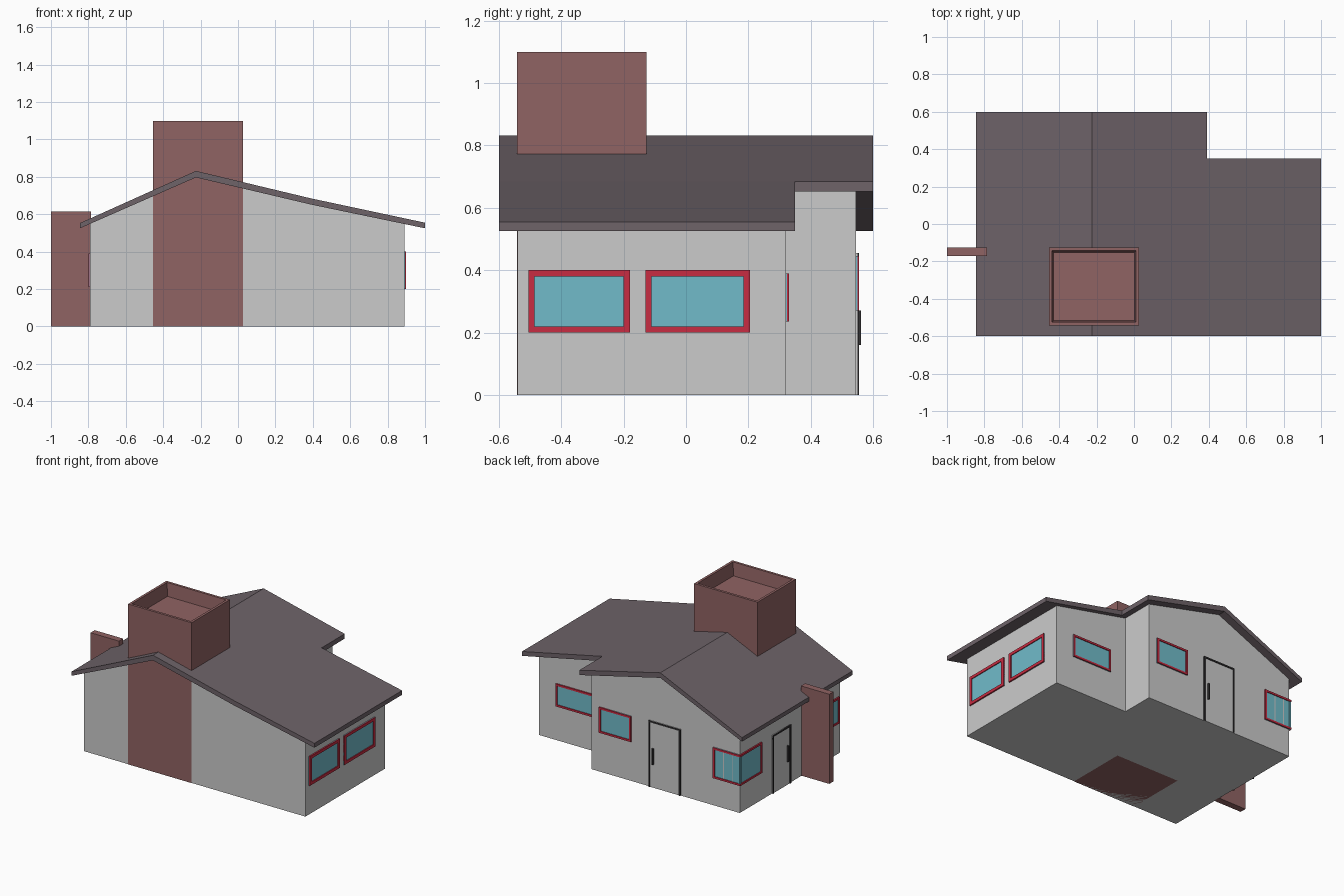
import bpy
import bmesh

cube = bpy.data.objects.get("Cube")
if cube:
    bpy.data.objects.remove(cube, do_unlink=True)


def material(name, r, g, b):
    m = bpy.data.materials.new(name)
    m.use_nodes = True
    m.diffuse_color = (r, g, b, 1)
    m.node_tree.nodes["Principled BSDF"].inputs["Base Color"].default_value = (r, g, b, 1)
    return m


WALL = material("wall grey", 0.6, 0.6, 0.6)
ROOF = material("roof slate", 0.156, 0.125, 0.141)
BRICK = material("brick red brown", 0.28, 0.126, 0.126)
RED = material("frame red", 0.58, 0.025, 0.054)
GLASS = material("glass blue", 0.165, 0.5, 0.59)
DARK = material("dark trim", 0.035, 0.033, 0.035)


def finish(name, bm, mat):
    bmesh.ops.recalc_face_normals(bm, faces=bm.faces)
    mesh = bpy.data.meshes.new(name)
    bm.to_mesh(mesh)
    bm.free()
    mesh.materials.append(mat)
    ob = bpy.data.objects.new(name, mesh)
    bpy.context.collection.objects.link(ob)
    return ob


def prism(name, profile, y0, y1, mat):
    """Extrude an x-z profile from y0 to y1."""
    bm = bmesh.new()
    face = bm.faces.new([bm.verts.new((x, y0, z)) for x, z in profile])
    ext = bmesh.ops.extrude_face_region(bm, geom=[face])
    verts = [v for v in ext["geom"] if isinstance(v, bmesh.types.BMVert)]
    bmesh.ops.translate(bm, verts=verts, vec=(0, y1 - y0, 0))
    return finish(name, bm, mat)


def box(name, xs, ys, zs, mat):
    (x0, x1), (z0, z1) = xs, zs
    return prism(name, [(x0, z0), (x1, z0), (x1, z1), (x0, z1)], ys[0], ys[1], mat)


def plate(name, wall, us, zs, out, mat):
    """Flat box on a wall; wall = (axis, position, outward sign)."""
    axis, pos, sign = wall
    depth = sorted((pos - sign * 0.004, pos + sign * out))
    if axis == "x":
        return box(name, depth, us, zs, mat)
    return box(name, us, depth, zs, mat)


def framed(name, wall, us, zs, fill, trim, w, sides="lrtb"):
    """Panel with trim bars along the chosen sides."""
    (u0, u1), (z0, z1) = us, zs
    plate(name + "_panel", wall, us, zs, 0.004, fill)
    bars = {
        "l": ((u0, u0 + w), zs),
        "r": ((u1 - w, u1), zs),
        "t": (us, (z1 - w, z1)),
        "b": (us, (z0, z0 + w)),
    }
    for s in sides:
        plate(name + "_frame_" + s, wall, *bars[s], 0.0095, trim)


# Walls: tall main block and lower wing, both under the roof slope
main_walls = [(-0.79, 0), (0.337, 0), (0.337, 0.672), (-0.225, 0.805), (-0.79, 0.555)]
wing_walls = [(0.337, 0), (0.89, 0), (0.89, 0.553), (0.39, 0.66), (0.337, 0.672)]
prism("main_walls", main_walls, -0.54, 0.545, WALL)
prism("wing_walls", wing_walls, -0.54, 0.32, WALL)

# Roof slabs
main_roof = [(-0.845, 0.525), (-0.225, 0.797), (0.39, 0.652),
             (0.39, 0.685), (-0.225, 0.832), (-0.845, 0.553)]
wing_roof = [(0.39, 0.652), (1.0, 0.525), (1.0, 0.555), (0.39, 0.685)]
prism("main_roof", main_roof, -0.6, 0.6, ROOF)
prism("wing_roof", wing_roof, -0.6, 0.35, ROOF)

# Chimney with a recessed top, and the fin wall beside it
chimney = box("chimney", (-0.455, 0.027), (-0.542, -0.126), (0, 1.1), BRICK)
bm = bmesh.new()
bm.from_mesh(chimney.data)
top = max(bm.faces, key=lambda f: f.calc_center_median().z)
bmesh.ops.inset_region(bm, faces=[top], thickness=0.024)
bmesh.ops.inset_region(bm, faces=[top], thickness=0.012, depth=-0.09)
bm.to_mesh(chimney.data)
bm.free()
box("fin_wall", (-1.0, -0.785), (-0.17, -0.125), (0, 0.615), BRICK)

# Walls that carry openings
EAST, WEST = ("x", 0.89, 1), ("x", -0.79, -1)
BACK, RECESS = ("y", 0.545, 1), ("y", 0.32, 1)

# Windows
windows = [
    ("left_window_front", EAST, (-0.505, -0.18), (0.2, 0.4), 0.02),
    ("left_window_rear", EAST, (-0.13, 0.205), (0.2, 0.4), 0.02),
    ("recess_window", RECESS, (0.46, 0.76), (0.235, 0.39), 0.013),
    ("back_window", BACK, (0.032, 0.275), (0.27, 0.445), 0.013),
    ("right_window", WEST, (-0.525, -0.25), (0.21, 0.39), 0.013),
]
for name, wall, us, zs, w in windows:
    framed(name, wall, us, zs, GLASS, RED, w)

# Corner window wrapping two walls, with slim mullions on the back
corner_z = (0.19, 0.4)
framed("corner_window_back", BACK, (-0.799, -0.59), corner_z, GLASS, RED, 0.013, "rtb")
framed("corner_window_side", WEST, (0.315, 0.554), corner_z, GLASS, RED, 0.013, "ltb")
for x in (-0.74, -0.67):
    plate("corner_mullion", BACK, (x - 0.003, x + 0.003), (0.203, 0.387), 0.006, WALL)

# Doors with handles
doors = [
    ("back_door", BACK, (-0.343, -0.103), 0.455, -0.135),
    ("side_door", WEST, (0.0, 0.197), 0.4, 0.035),
]
for name, wall, us, height, grip in doors:
    framed(name, wall, us, (0, height), WALL, DARK, 0.01, "lrt")
    plate(name + "_handle", wall, (grip - 0.005, grip + 0.005), (0.16, 0.27), 0.016, DARK)
